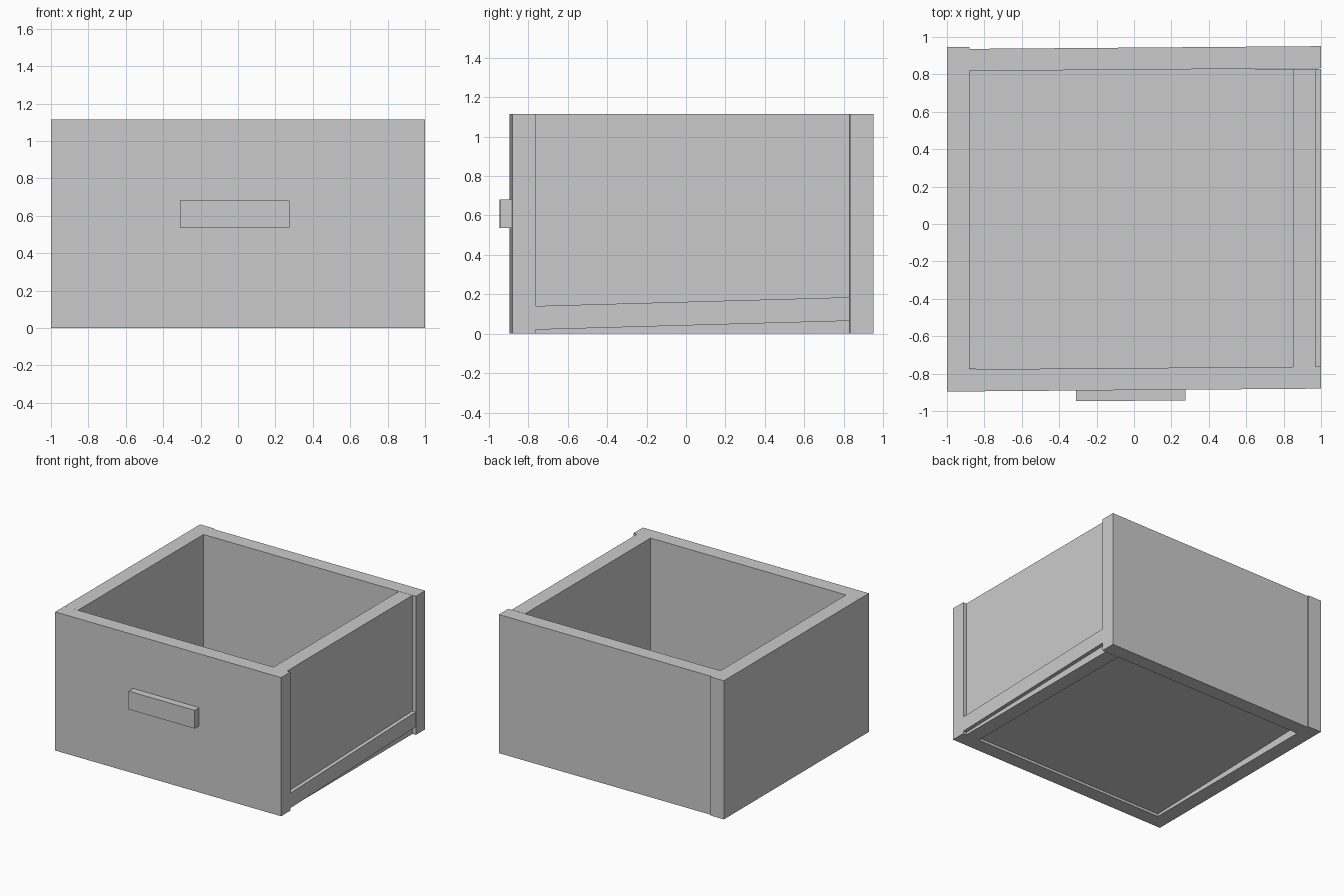
import bpy, bmesh

if "Cube" in bpy.data.objects:
    bpy.data.objects.remove(bpy.data.objects["Cube"])

H = 1.115      # box height
SKEW = 0.0078  # boards across the box drift slightly in y along x


def prism(name, pts, vec):
    """Extrude a flat polygon along vec into a closed solid."""
    bm = bmesh.new()
    face = bm.faces.new([bm.verts.new(p) for p in pts])
    ext = bmesh.ops.extrude_face_region(bm, geom=[face], use_keep_orig=True)
    verts = [e for e in ext["geom"] if isinstance(e, bmesh.types.BMVert)]
    bmesh.ops.translate(bm, verts=verts, vec=vec)
    bmesh.ops.recalc_face_normals(bm, faces=bm.faces[:])
    me = bpy.data.meshes.new(name)
    bm.to_mesh(me)
    bm.free()
    ob = bpy.data.objects.new(name, me)
    bpy.context.collection.objects.link(ob)
    return ob


def board(name, x0, x1, y0, y1, z0=0.0, z1=H, skew=0.0):
    """Upright board; y0 and y1 are measured at x = 0."""
    pts = [(x, y + skew * x, z0)
           for x, y in ((x0, y0), (x1, y0), (x1, y1), (x0, y1))]
    return prism(name, pts, (0, 0, z1 - z0))


# Front and back boards, very slightly out of square
board("front_board", -1, 1, -0.888, -0.77, skew=SKEW)
board("back_board", -0.88, 1, 0.825, 0.943, skew=SKEW)

# Left board covers the back board's end; right board is set in
board("left_board", -1, -0.88, -0.777, 0.947)
board("right_board", 0.85, 0.97, -0.77, 0.83)

# Sloping bottom panel, seen through the right side recess
prism("bottom_panel",
      [(-1, -0.775, 0.02), (-1, 0.83, 0.065),
       (-1, 0.83, 0.185), (-1, -0.775, 0.14)], (2, 0, 0))

# Pull bar on the front
board("handle", -0.31, 0.275, -0.945, -0.885, 0.535, 0.682, SKEW)
